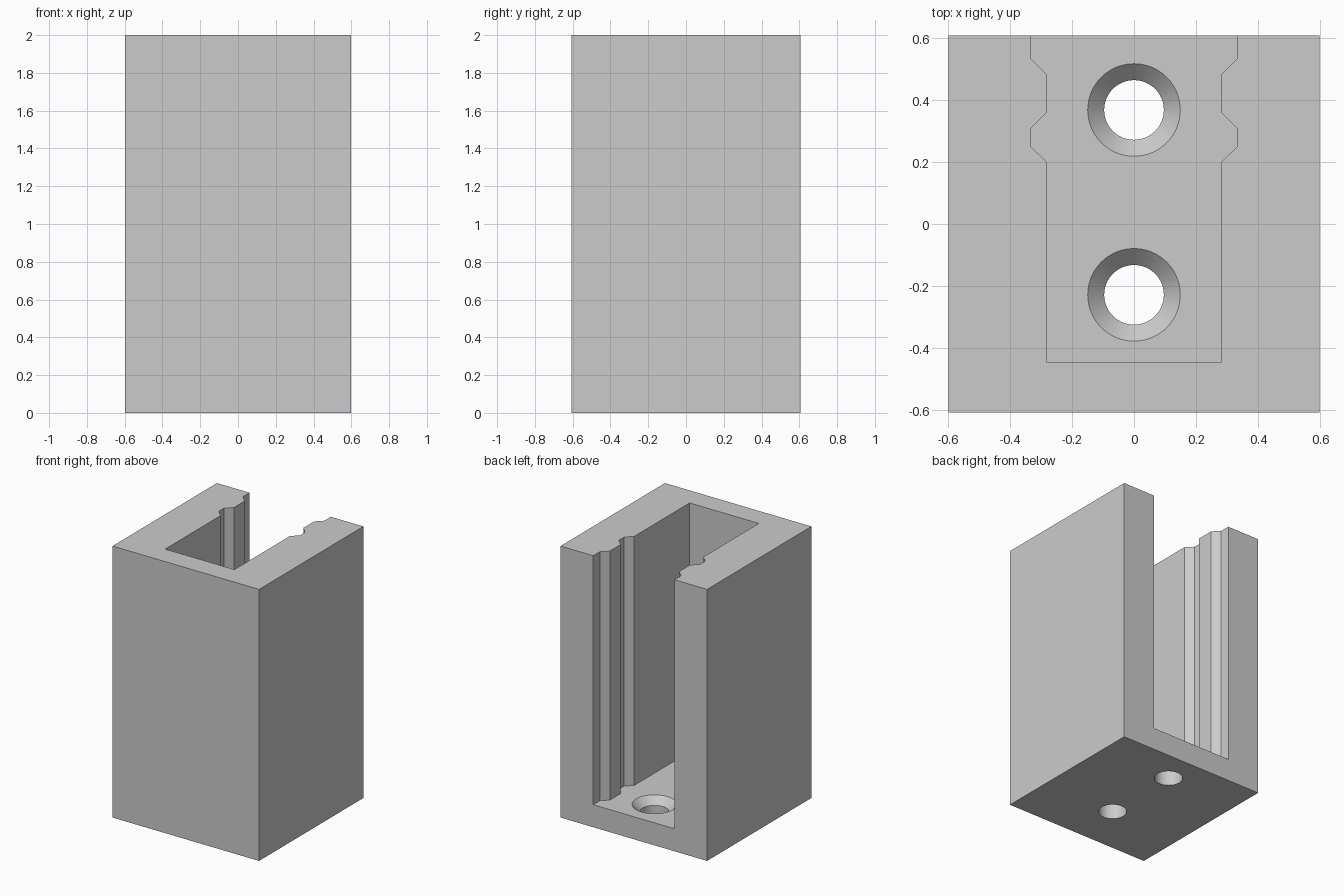
import bpy, bmesh, math

W, D, H = 0.597, 0.607, 2.0      # half width, half depth, height
FLOOR = 0.166

cube = bpy.data.objects.get("Cube")
if cube:
    bpy.data.objects.remove(cube, do_unlink=True)


def finish(name, bm):
    bmesh.ops.recalc_face_normals(bm, faces=bm.faces)
    mesh = bpy.data.meshes.new(name)
    bm.to_mesh(mesh)
    bm.free()
    obj = bpy.data.objects.new(name, mesh)
    bpy.context.collection.objects.link(obj)
    return obj


def prism(name, outline, z0, z1):
    """Extrude an xy outline from z0 up to z1."""
    bm = bmesh.new()
    face = bm.faces.new([bm.verts.new((x, y, z0)) for x, y in outline])
    top = bmesh.ops.extrude_face_region(bm, geom=[face])["geom"]
    verts = [v for v in top if isinstance(v, bmesh.types.BMVert)]
    bmesh.ops.translate(bm, verts=verts, vec=(0, 0, z1 - z0))
    return finish(name, bm)


def lathe(name, profile, y, sides=64):
    """Stack of rings (radius, z) around a vertical axis, capped at both ends."""
    bm = bmesh.new()
    rings = []
    for r, z in profile:
        angles = [2 * math.pi * i / sides for i in range(sides)]
        rings.append([bm.verts.new((r * math.cos(a), y + r * math.sin(a), z)) for a in angles])
    for low, high in zip(rings, rings[1:]):
        for i in range(sides):
            j = (i + 1) % sides
            bm.faces.new((low[i], low[j], high[j], high[i]))
    bm.faces.new(rings[0])
    bm.faces.new(rings[-1])
    return finish(name, bm)


def cut(obj, cutter):
    cutter.hide_render = True
    mod = obj.modifiers.new("cut", "BOOLEAN")
    mod.operation, mod.solver, mod.object = "DIFFERENCE", "EXACT", cutter
    bpy.context.view_layer.objects.active = obj
    bpy.ops.object.modifier_apply(modifier=mod.name)
    bpy.data.objects.remove(cutter, do_unlink=True)


# Solid block
body = prism("channel_bracket", [(-W, -D), (W, -D), (W, D), (-W, D)], 0, H)

# Channel open at the top and back, with two grooves down each side
IN, OUT = 0.282, 0.331
side = [(IN, -0.445), (IN, 0.201), (OUT, 0.248), (OUT, 0.309),
        (IN, 0.357), (IN, 0.483), (OUT, 0.531), (OUT, D + 0.1)]
outline = side + [(-x, y) for x, y in reversed(side)]
cut(body, prism("channel_cutter", outline, FLOOR, H + 0.1))

# Countersunk screw holes through the floor
R, RIM = 0.096, 0.149
sink = RIM - R
for y in (-0.228, 0.367):
    profile = [(R, -0.1), (R, FLOOR - sink), (RIM, FLOOR), (RIM, FLOOR + 0.1)]
    cut(body, lathe("screw_hole_cutter", profile, y))

# Single grey material
grey = bpy.data.materials.new("plain_grey")
grey.use_nodes = True
colour = (0.6, 0.6, 0.6, 1)
grey.diffuse_color = colour
grey.node_tree.nodes["Principled BSDF"].inputs["Base Color"].default_value = colour
body.data.materials.clear()
body.data.materials.append(grey)

# Smooth holes, sharp block edges
bpy.ops.object.select_all(action="DESELECT")
body.select_set(True)
bpy.context.view_layer.objects.active = body
bpy.ops.object.shade_smooth_by_angle(angle=math.radians(30))
